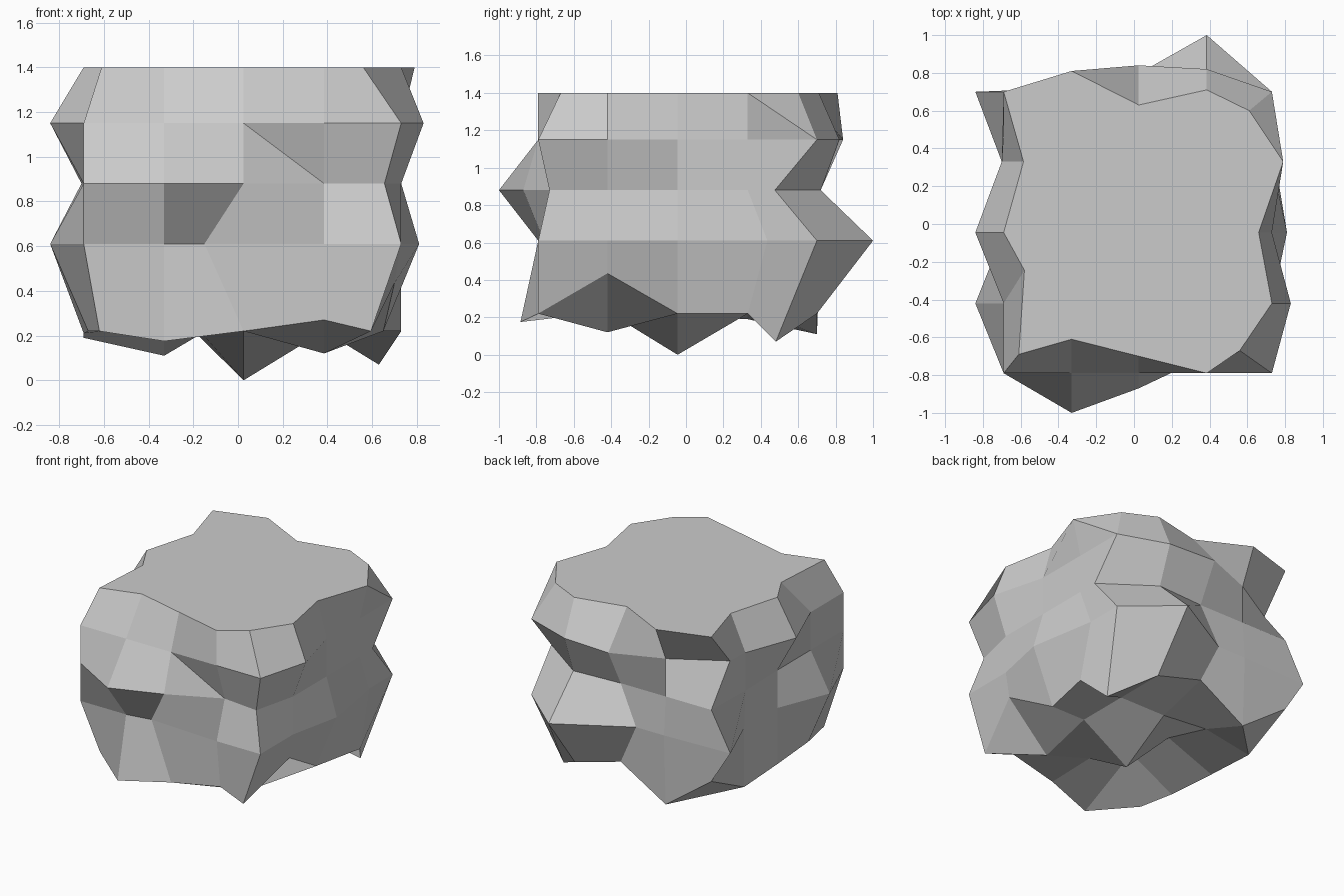
import bpy, bmesh

if "Cube" in bpy.data.objects:
    bpy.data.objects.remove(bpy.data.objects["Cube"])

XS = (-0.33, 0.025, 0.385)
YS = (-0.42, -0.045, 0.33)
FL, FR, BR, BL = (-0.69, -0.79), (0.73, -0.79), (0.73, 0.70), (-0.69, 0.70)


def ring(front, right, back, left, fl=FL, fr=FR, br=BR, bl=BL):
    """Sixteen-point outline: three depths per side plus four corners."""
    return ([fl] + list(zip(XS, front)) + [fr] + list(zip(right, YS)) +
            [br] + list(zip(XS[::-1], back[::-1])) +
            [bl] + list(zip(left[::-1], YS[::-1])))


bm = bmesh.new()


def add_ring(points, heights):
    return [bm.verts.new((x, y, z)) for (x, y), z in zip(points, heights)]


def quad(a, b, c, d, fold=None):
    """Quad, or two triangles folded along a-c (0) or b-d (1)."""
    if fold is None:
        bm.faces.new((a, b, c, d))
    elif fold == 0:
        bm.faces.new((a, b, c))
        bm.faces.new((a, c, d))
    else:
        bm.faces.new((a, b, d))
        bm.faces.new((b, c, d))


# Base rim, with uneven heights
base_z = [.22, .175, .22, .27, .22, .435, .22, .22, .07, .22, .32, .11, .37, .19, .21, .22]
base = add_ring(ring((-.885, -.79, -.75), (.70, .65, .73), (.70, .70, .70),
                     (-.67, -.69, -.69), fl=(-.62, -.67), fr=(.595, -.79),
                     br=(.63, .48)), base_z)

# Bulging middle courses
low = ring((-.79, -.74, -.79), (.73, .81, .73), (.72, .72, 1.0), (-.84, -.69, -.69),
           bl=(-.84, .70))
low[2] = (-.15, -.76)
low[7] = (.73, .435)
low[10] = (-.11, .72)
mid = ring((-1.0, -.87, -.70), (.73, .73, .73), (.70, .70, .72), (-.69, -.69, -.70),
           fr=(.655, -.73), br=(.73, .475))
high = ring((-.79, -.79, -.79), (.83, .73, .73), (.70, .84, .82), (-.69, -.84, -.70),
            bl=(-.69, .49))

# Flat top outline
top = ring((-.61, -.70, -.79), (.73, .66, .79), (.81, .63, .71), (-.58, -.69, -.585),
           fl=(-.61, -.69), fr=(.56, -.67), br=(.61, .60))
top[15] = (-.58, -.245)

courses = [base] + [add_ring(r, [z] * 16) for r, z in
                    ((low, .61), (mid, .88), (high, 1.15), (top, 1.40))]

# Sides
folds = {(3, 7): 1, (2, 2): 1}
for k, (lower, upper) in enumerate(zip(courses, courses[1:])):
    for i in range(16):
        j = (i + 1) % 16
        quad(lower[i], lower[j], upper[j], upper[i], folds.get((k, i)))
bm.faces.new(courses[-1])

# Lumpy underside: 5 x 5 grid sharing the base rim
under = {}
for i in range(4):
    under[i, 0] = base[i]
    under[4, i] = base[4 + i]
    under[4 - i, 4] = base[8 + i]
    under[0, 4 - i] = base[12 + i]
depth = ((.40, .23, .12), (.35, 0.0, .22), (.25, .22, .22))
for j, y in enumerate(YS):
    for i, x in enumerate(XS):
        under[i + 1, j + 1] = bm.verts.new((x, y, depth[j][i]))
under_folds = {(0, 3): 0, (3, 0): 1}
for i in range(4):
    for j in range(4):
        quad(under[i, j], under[i, j + 1], under[i + 1, j + 1], under[i + 1, j],
             under_folds.get((i, j)))

bmesh.ops.recalc_face_normals(bm, faces=bm.faces)
mesh = bpy.data.meshes.new("rock")
bm.to_mesh(mesh)
bm.free()
bpy.context.collection.objects.link(bpy.data.objects.new("rock", mesh))
